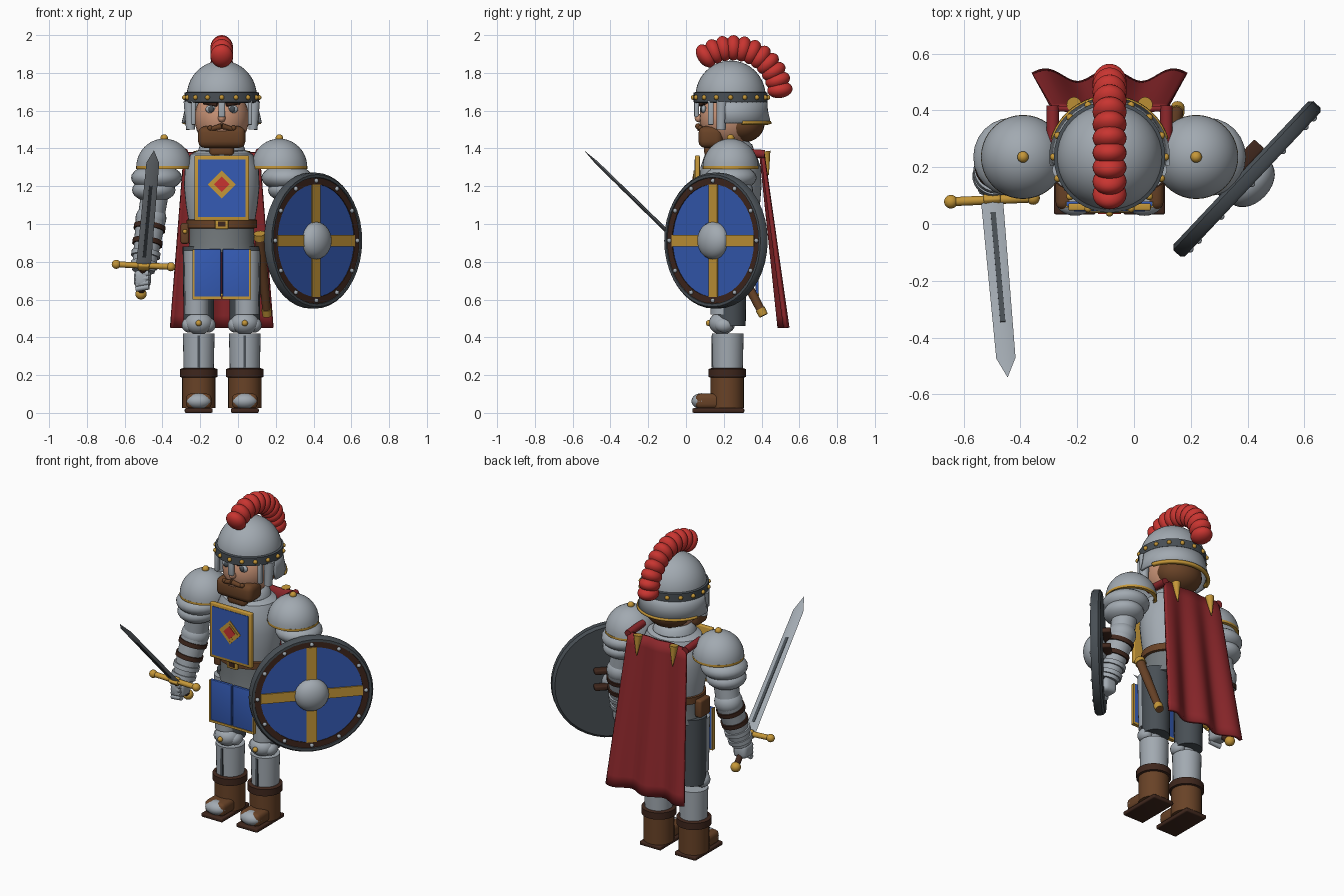
import bpy, bmesh, math
from mathutils import Vector, Matrix

if "Cube" in bpy.data.objects:
    bpy.data.objects.remove(bpy.data.objects["Cube"])

ORIGIN = Matrix.Translation((-0.086, 0.236, 0))  # body axis
made = []


def material(name, *rgb):
    m = bpy.data.materials.new(name)
    m.use_nodes = True
    m.diffuse_color = (*rgb, 1)
    m.node_tree.nodes["Principled BSDF"].inputs["Base Color"].default_value = (*rgb, 1)
    return m


STEEL = material("steel", .36, .40, .44)
MID = material("worn_steel", .17, .19, .20)
DARK = material("dark_steel", .065, .078, .09)
BLUE = material("blue_cloth", .035, .105, .46)
GOLD = material("gold", .56, .31, .04)
RED = material("plume_red", .58, .035, .03)
CAPE = material("cape_red", .26, .02, .024)
BROWN = material("brown_leather", .14, .055, .02)
UMBER = material("dark_leather", .05, .02, .012)
SKIN = material("skin", .58, .29, .18)


def finish(name, bm, mat, M=None):
    bmesh.ops.recalc_face_normals(bm, faces=bm.faces)
    mesh = bpy.data.meshes.new(name)
    bm.to_mesh(mesh)
    bm.free()
    mesh.materials.append(mat)
    ob = bpy.data.objects.new(name, mesh)
    ob.matrix_world = ORIGIN @ (M or Matrix())
    bpy.context.collection.objects.link(ob)
    made.append(ob)
    return ob


def place(loc, frame):
    return (frame or Matrix()) @ Matrix.Translation(loc)


def ball(name, loc, size, mat, frame=None):
    bm = bmesh.new()
    bmesh.ops.create_uvsphere(bm, u_segments=24, v_segments=14, radius=1)
    s = (size,) * 3 if isinstance(size, float) else size
    bmesh.ops.scale(bm, vec=s, verts=bm.verts)
    return finish(name, bm, mat, place(loc, frame))


def box(name, loc, size, mat, bevel=0.0, frame=None):
    bm = bmesh.new()
    bmesh.ops.create_cube(bm, size=1)
    bmesh.ops.scale(bm, vec=size, verts=bm.verts)
    if bevel:
        bmesh.ops.bevel(bm, geom=bm.edges[:], offset=bevel, segments=3, affect='EDGES', profile=.5)
    return finish(name, bm, mat, place(loc, frame))


def rod(name, a, b, r1, mat, r2=None, frame=None):
    a, b = Vector(a), Vector(b)
    bm = bmesh.new()
    bmesh.ops.create_cone(bm, cap_ends=True, segments=28, radius1=r1,
                          radius2=r1 if r2 is None else r2, depth=(b - a).length)
    turn = (b - a).to_track_quat('Z', 'Y').to_matrix().to_4x4()
    return finish(name, bm, mat, place((a + b) / 2, frame) @ turn)


def lathe(name, profile, mat, depth=1.0, frame=None, start=0.0, sweep=math.tau):
    bm = bmesh.new()
    vs = [bm.verts.new((r, 0, z)) for r, z in profile]
    edges = [bm.edges.new(p) for p in zip(vs, vs[1:])]
    bmesh.ops.rotate(bm, verts=vs, matrix=Matrix.Rotation(start, 3, 'Z'))
    bmesh.ops.spin(bm, geom=vs + edges, axis=(0, 0, 1), angle=sweep, steps=40)
    bmesh.ops.remove_doubles(bm, verts=bm.verts, dist=1e-4)
    bmesh.ops.scale(bm, vec=(1, depth, 1), verts=bm.verts)
    return finish(name, bm, mat, frame)


def solidify(ob, thickness):
    mod = ob.modifiers.new("thickness", 'SOLIDIFY')
    mod.thickness = thickness
    mod.offset = 0


# Helmet
arc = [math.radians(9 * i) for i in range(11)]
lathe("helmet_dome", [(.186 * math.cos(a), 1.675 + .19 * math.sin(a)) for a in arc], STEEL)
lathe("helmet_band", [(.18, 1.64), (.196, 1.645), (.196, 1.695), (.18, 1.70)], DARK)
for i in range(16):
    a = math.tau * i / 16
    ball("band_stud", (.197 * math.cos(a), .197 * math.sin(a), 1.67), .013, GOLD)
solidify(lathe("neck_guard", [(.186, 1.66), (.19, 1.60), (.205, 1.535)], STEEL,
               start=-.15, sweep=math.pi + .3), .015)
solidify(lathe("neck_guard_trim", [(.203, 1.543), (.207, 1.528)], GOLD,
               start=.3, sweep=math.pi - .6), .022)
box("nose_guard", (0, -.18, 1.615), (.035, .025, .10), STEEL, .008)

# Plume
for i in range(11):
    a = math.radians(124 - 11.7 * i)
    tilt = Matrix.Translation((0, .01, 1.68)) @ Matrix.Rotation(a - math.pi / 2, 4, 'X')
    ball("plume_tuft", (0, 0, .253), (.06, .044, .067), RED, tilt)

# Head
ball("head", (0, -.01, 1.56), (.145, .155, .16), SKIN)
ball("hair", (0, .06, 1.53), (.14, .12, .10), BROWN)
box("beard", (0, -.105, 1.46), (.25, .13, .115), BROWN, .035)
box("goatee", (0, -.085, 1.39), (.13, .11, .07), BROWN, .025)
box("mouth", (0, -.17, 1.498), (.05, .012, .012), SKIN, .004)
ball("nose", (0, -.165, 1.56), (.02, .025, .022), SKIN)

# Torso
lathe("breastplate", [(0, 1.40), (.10, 1.40), (.165, 1.37), (.195, 1.30), (.2, 1.20),
                      (.19, 1.10), (.175, 1.01), (0, 1.01)], STEEL, .82)
lathe("gorget", [(.09, 1.36), (.125, 1.39), (.115, 1.42), (.09, 1.44), (0, 1.45)], STEEL)
lathe("belt", [(.16, .975), (.187, .98), (.187, 1.022), (.16, 1.027)], BROWN, .86)
lathe("fauld", [(0, 1.0), (.172, 1.0), (.172, .90), (.18, .85), (0, .85)], MID, .86)
box("buckle", (0, -.166, 1.0), (.07, .022, .055), GOLD, .006)
box("buckle_centre", (0, -.176, 1.0), (.04, .01, .027), UMBER)
box("pouch", (-.195, .0, .95), (.045, .10, .11), BROWN, .012)
ball("pouch_stud", (-.195, -.052, .96), .012, GOLD)

# Chest cloth and emblem
box("chest_frame", (0, -.176, 1.19), (.29, .026, .345), GOLD, .006)
box("chest_cloth", (0, -.188, 1.19), (.25, .008, .305), BLUE)
for name, side, y, mat in (("emblem_rim", .105, -.191, GOLD), ("emblem_field", .078, -.194, BLUE),
                           ("emblem_gem", .058, -.197, RED)):
    diamond = Matrix.Translation((0, y, 1.21)) @ Matrix.Rotation(math.pi / 4, 4, 'Y')
    box(name, (0, 0, 0), (side, .008, side), GOLD if mat is BLUE else mat, 0, diamond)

for s in (-1, 1):
    # Face details
    rod("cheek_guard", (s * .172, -.045, 1.65), (s * .165, -.05, 1.50), .03, STEEL, .024)
    box("cheek_strip", (s * .15, -.105, 1.59), (.022, .03, .13), STEEL, .006)
    ball("eye", (s * .058, -.142, 1.608), (.028, .014, .022), STEEL)
    ball("iris", (s * .056, -.152, 1.608), (.015, .01, .017), DARK)
    rod("eyebrow", (s * .025, -.158, 1.632), (s * .095, -.132, 1.645), .011, UMBER)
    rod("moustache", (0, -.172, 1.518), (s * .055, -.16, 1.503), .016, BROWN, .011)
    ball("moustache_tip", (s * .062, -.16, 1.508), .014, BROWN)

    # Lower tabard
    box("tabard_panel", (s * .078, -.165, .735), (.148, .018, .265), BLUE, .004)
    box("tabard_hem", (s * .078, -.167, .608), (.154, .022, .014), GOLD)
    box("tabard_edge", (s * .150, -.167, .735), (.01, .022, .26), GOLD)
    box("back_panel", (s * .05, .14, .75), (.095, .016, .25), BLUE, .004)
    box("back_hem", (s * .05, .14, .625), (.10, .02, .014), GOLD)

    # Leg
    x = s * .122
    rod("thigh", (x, 0, .46), (x, 0, .88), .08, DARK, .085)
    rod("cuisse", (x + s * .01, -.045, .52), (x + s * .01, -.045, .86), .062, STEEL, .068)
    ball("knee", (x, -.045, .475), (.075, .07, .06), STEEL)
    for w in (-1, 1):
        ball("knee_wing", (x + w * .05, -.035, .465), (.04, .05, .04), STEEL)
    ball("knee_stud", (x, -.115, .475), .016, GOLD)
    rod("greave", (x, -.015, .2), (x, -.015, .42), .079, STEEL, .084)
    box("greave_ridge", (x, -.096, .325), (.014, .012, .17), DARK)
    rod("boot_shaft", (x, -.018, .025), (x, -.018, .2), .088, BROWN)
    lathe("boot_cuff", [(.08, .185), (.1, .19), (.1, .232), (.08, .238)], UMBER,
          frame=Matrix.Translation((x, -.018, 0)))
    box("boot_foot", (x, -.10, .062), (.135, .17, .08), BROWN, .025)
    ball("toe_cap", (x, -.155, .062), (.068, .052, .042), STEEL)
    box("boot_sole", (x, -.065, .0125), (.148, .275, .025), UMBER, .008)

    # Shoulder armour
    dome = [(.148 * math.cos(a), 1.30 + .152 * math.sin(a)) for a in arc]
    shoulder = Matrix.Translation((s * .305, 0, 0))
    lathe("pauldron", dome + [(0, 1.30)], STEEL, frame=shoulder)
    lathe("pauldron_trim", [(.13, 1.29), (.148, 1.292), (.148, 1.306), (.13, 1.308)], GOLD, frame=shoulder)
    ball("pauldron_stud", (s * .305, 0, 1.455), .02, GOLD)
    ball("upper_lame", (s * .345, 0, 1.245), (.135, .138, .07), STEEL)
    ball("lower_lame", (s * .36, 0, 1.18), (.115, .12, .065), STEEL)

    # Arm
    elbow, wrist = Vector((s * .375, 0, 1.03)), Vector((s * .415, -.075, .75))
    rod("upper_arm", (s * .34, 0, 1.25), elbow, .075, STEEL, .07)
    ball("elbow", elbow, (.082, .082, .075), STEEL)
    rod("forearm", elbow, wrist, .08, STEEL, .06)
    for t, r, mat in ((.18, .084, UMBER), (.46, .08, UMBER), (.68, .077, STEEL), (.88, .072, STEEL)):
        rod("forearm_band", elbow.lerp(wrist, t - .045), elbow.lerp(wrist, t + .045), r, mat)
    box("hand", (s * .42, -.085, .71), (.09, .10, .09), STEEL, .025)
    for i in range(4):
        z = .74 - .024 * i
        rod("finger", (s * .385, -.125, z), (s * .455, -.115, z - .012), .015, STEEL)

# Sword, built along its own y axis
along = Vector((.055, -.625, .61)).normalized()
across = (Vector((1, 0, 0)) - along * along.x).normalized()
flat = across.cross(along)
sword = Matrix.Translation((-.414, -.151, .78)) @ Matrix((across, along, flat)).transposed().to_4x4()
bm = bmesh.new()
outline = [(-.039, 0), (.039, 0), (.034, .78), (0, .875), (-.034, .78)]
ridge = [[bm.verts.new((0, y, z)) for y in (0, .78)] for z in (-.009, .009)]
rim = [bm.verts.new((x, y, 0)) for x, y in outline]
for low, high in ridge:
    for loop in ((low, rim[1], rim[2], high), (high, rim[2], rim[3]),
                 (high, rim[3], rim[4]), (low, high, rim[4], rim[0])):
        bm.faces.new(loop)
finish("sword_blade", bm, STEEL, sword)
box("blade_groove", (0, .34, 0), (.018, .54, .02), DARK, 0, sword)
rod("sword_guard", (-.14, 0, 0), (.14, 0, 0), .016, GOLD, None, sword)
box("guard_block", (0, 0, 0), (.06, .04, .045), GOLD, .008, sword)
for s in (-1, 1):
    ball("guard_end", (s * .145, 0, 0), .024, GOLD, sword)
rod("sword_grip", (0, 0, 0), (0, -.20, 0), .018, UMBER, None, sword)
ball("sword_pommel", (0, -.215, 0), .03, GOLD, sword)

# Shield, facing along its own z axis
facing = Matrix(((.685, 0, .728), (.728, 0, -.685), (0, 1, 0))).to_4x4()
shield = Matrix.Translation((.482, -.076, .912)) @ facing
lathe("shield_body", [(0, -.028), (.345, -.028), (.36, -.015), (.36, .018), (.35, .03),
                      (.335, .03), (.33, .012), (0, .012)], DARK, frame=shield)
lathe("shield_ring", [(.336, .01), (.336, .024), (.298, .024), (.298, .01)], UMBER, frame=shield)
lathe("shield_field", [(.3, .01), (.3, .019), (0, .019)], BLUE, frame=shield)
box("shield_bar", (0, 0, .02), (.06, .596, .014), GOLD, 0, shield)
box("shield_crossbar", (0, 0, .02), (.596, .06, .015), GOLD, 0, shield)
ball("shield_boss", (0, 0, .02), (.1, .1, .07), STEEL, shield)
for i in range(12):
    a = math.tau * i / 12
    ball("shield_rivet", (.317 * math.cos(a), .317 * math.sin(a), .026), .012, STEEL, shield)
for y in (-.02, .08):
    box("shield_strap", (.06, y, -.05), (.12, .03, .05), UMBER, .008, shield)

# Cape
bm = bmesh.new()
bmesh.ops.create_grid(bm, x_segments=40, y_segments=14, size=1)
for v in bm.verts:
    u, t = v.co.x, (1 - v.co.y) / 2
    fold = .022 * (.2 + .8 * t) * math.cos(u * 7.5)
    v.co = (u * (.2 + .07 * t), .165 + .115 * t + fold, 1.38 - .93 * t)
solidify(finish("cape", bm, CAPE), .02)
for s in (-1, 1):
    rod("cape_strap", (s * .2, .03, 1.38), (s * .2, .18, 1.37), .022, CAPE)
    rod("cape_clasp", (s * .125, .185, 1.385), (s * .125, .20, 1.26), .026, GOLD, .003)

# Scabbard
top, tip = Vector((.2, -.05, .95)), Vector((.24, .175, .515))
rod("scabbard", top, tip, .027, BROWN, .022)
rod("scabbard_tip", top.lerp(tip, .92), tip, .027, GOLD, .024)
rod("scabbard_throat", top, top.lerp(tip, .07), .031, GOLD)

# Smooth shading with sharp edges kept
bpy.ops.object.select_all(action='DESELECT')
for ob in made:
    ob.select_set(True)
bpy.context.view_layer.objects.active = made[0]
bpy.ops.object.shade_smooth_by_angle(angle=math.radians(40))
